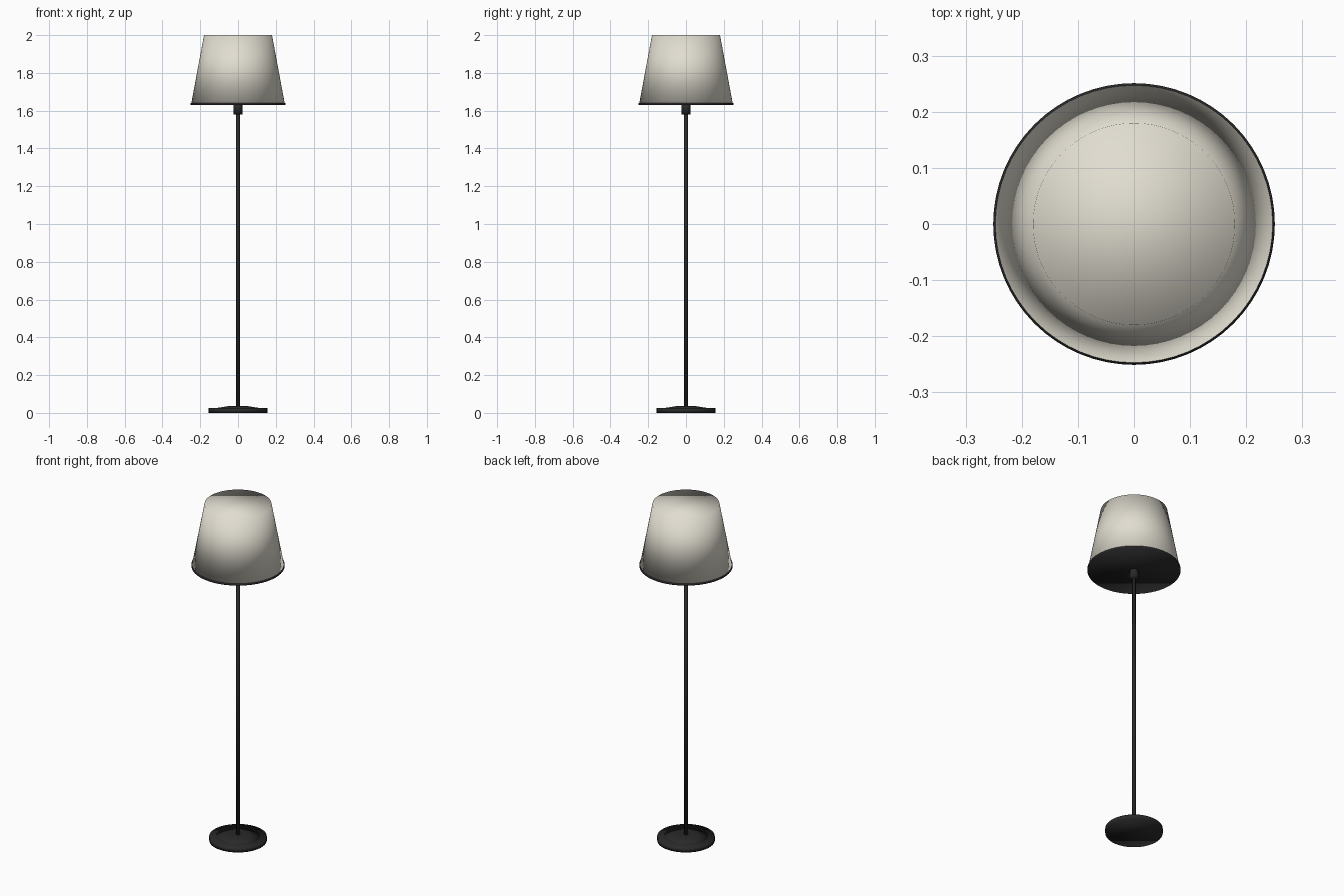
import bpy
import bmesh

cube = bpy.data.objects.get("Cube")
if cube:
    bpy.data.objects.remove(cube, do_unlink=True)


def make_material(name, color):
    mat = bpy.data.materials.new(name)
    mat.use_nodes = True
    mat.diffuse_color = color
    mat.node_tree.nodes["Principled BSDF"].inputs["Base Color"].default_value = color
    return mat


def tapered(name, mat, z0, z1, r0, r1, sides=64):
    """Closed, fully smooth-shaded round solid from height z0 to z1."""
    bm = bmesh.new()
    bmesh.ops.create_cone(bm, cap_ends=True, segments=sides,
                          radius1=r0, radius2=r1, depth=z1 - z0)
    bmesh.ops.translate(bm, verts=bm.verts, vec=(0, 0, (z0 + z1) / 2))
    for face in bm.faces:
        face.smooth = True
    mesh = bpy.data.meshes.new(name)
    bm.to_mesh(mesh)
    bm.free()
    mesh.materials.append(mat)
    obj = bpy.data.objects.new(name, mesh)
    bpy.context.collection.objects.link(obj)
    return obj


fabric = make_material("cream fabric", (0.75, 0.72, 0.63, 1))
metal = make_material("black metal", (0.022, 0.022, 0.022, 1))

# Weighted foot: flat disc with a shallow raised top
tapered("base_disc", metal, 0, 0.025, 0.155, 0.155)
tapered("base_top", metal, 0.02, 0.036, 0.15, 0.05)

# Upright and lamp holder
tapered("pole", metal, 0.02, 1.62, 0.01, 0.01, 32)
tapered("socket", metal, 1.58, 1.64, 0.023, 0.023, 32)

# Shade closed at the top, with a thin dark plate under it
tapered("shade", fabric, 1.635, 2.0, 0.248, 0.18)
tapered("shade_bottom_plate", metal, 1.63, 1.64, 0.251, 0.251)
